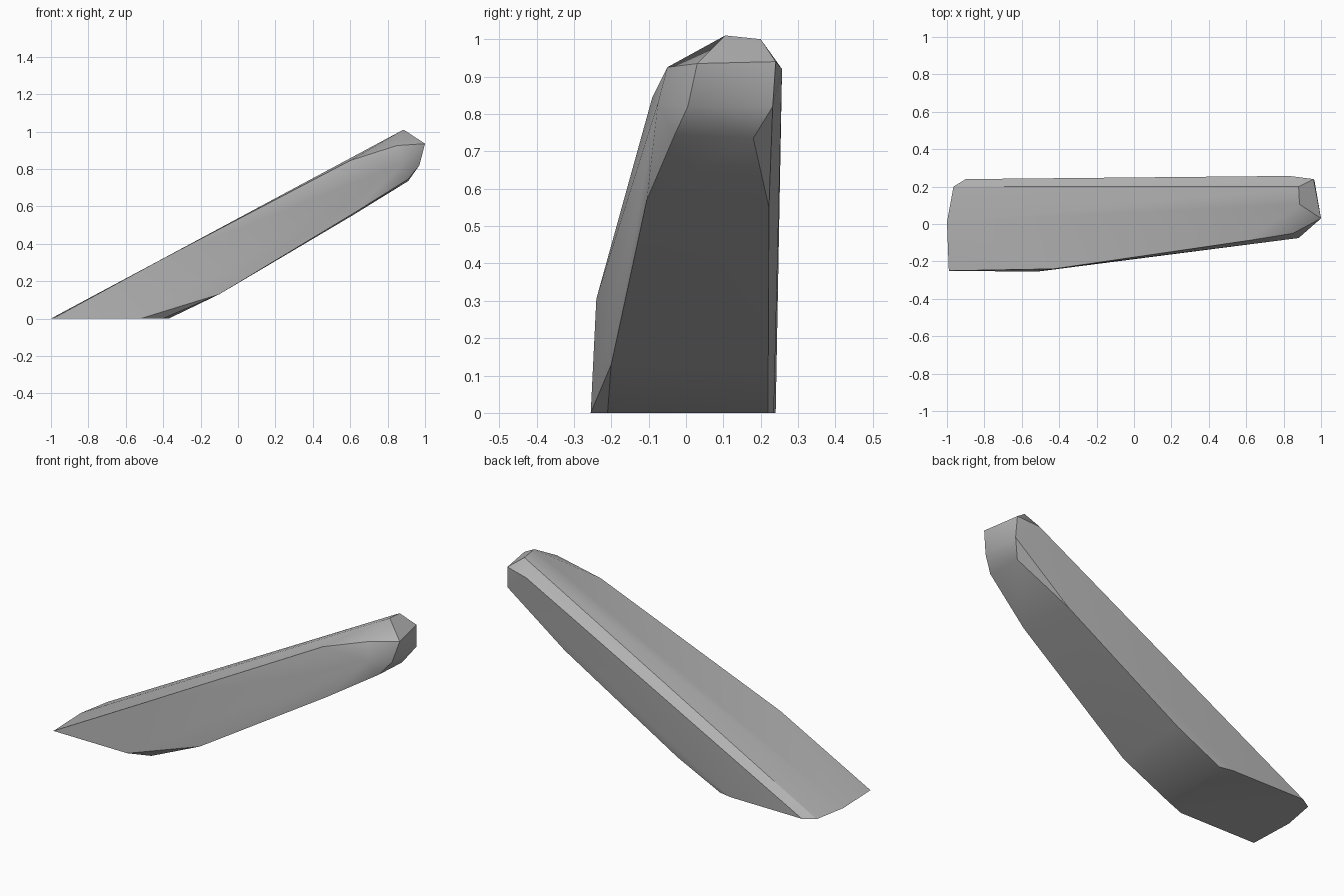
import bpy
import bmesh
import math

cube = bpy.data.objects.get("Cube")
if cube:
    bpy.data.objects.remove(cube, do_unlink=True)

grey = bpy.data.materials.new("stone grey")
grey.use_nodes = True
colour = (0.45, 0.45, 0.45, 1)
grey.diffuse_color = colour
grey.node_tree.nodes["Principled BSDF"].inputs["Base Color"].default_value = colour

# Flat foot where the leaning stone meets the ground
foot = [(-0.99, -0.25, 0), (-1, 0.01, 0), (-0.965, 0.2, 0), (-0.9, 0.24, 0),
        (-0.45, 0.235, 0), (-0.37, 0.22, 0), (-0.4, -0.21, 0), (-0.52, -0.255, 0)]
# Long front edges, upper then lower
front = [(-0.43, -0.24, 0.305), (0.6, -0.09, 0.845),
         (-0.1, -0.2, 0.13), (0.63, -0.105, 0.57)]
# Long underside edge at the back
back = [(-0.1, 0.22, 0.13), (0.61, 0.222, 0.55)]
# Chipped tip: crest, rim, then lower chin
tip = [(0.885, 0.105, 1.01), (0.88, 0.2, 1.0),
       (0.96, 0.24, 0.94), (1, 0.03, 0.935), (0.85, -0.05, 0.925), (0.83, 0.257, 0.92),
       (0.88, -0.075, 0.83), (0.97, 0.005, 0.82), (0.965, 0.232, 0.82),
       (0.91, 0.18, 0.735), (0.91, -0.03, 0.745)]

# Leaning stone, wrapped as a convex shell
bm = bmesh.new()
for point in foot + front + back + tip:
    bm.verts.new(point)
hull = bmesh.ops.convex_hull(bm, input=bm.verts)
loose = [v for v in bm.verts if not v.link_faces]
bmesh.ops.delete(bm, geom=loose, context="VERTS")
bmesh.ops.dissolve_limit(bm, angle_limit=math.radians(1), verts=bm.verts, edges=bm.edges)
bmesh.ops.recalc_face_normals(bm, faces=bm.faces)

mesh = bpy.data.meshes.new("leaning_stone")
bm.to_mesh(mesh)
bm.free()
mesh.materials.append(grey)
stone = bpy.data.objects.new("leaning_stone", mesh)
bpy.context.collection.objects.link(stone)

# Soft facets with crisp main ridges
bpy.ops.object.select_all(action="DESELECT")
stone.select_set(True)
bpy.context.view_layer.objects.active = stone
bpy.ops.object.shade_smooth_by_angle(angle=math.radians(30))
